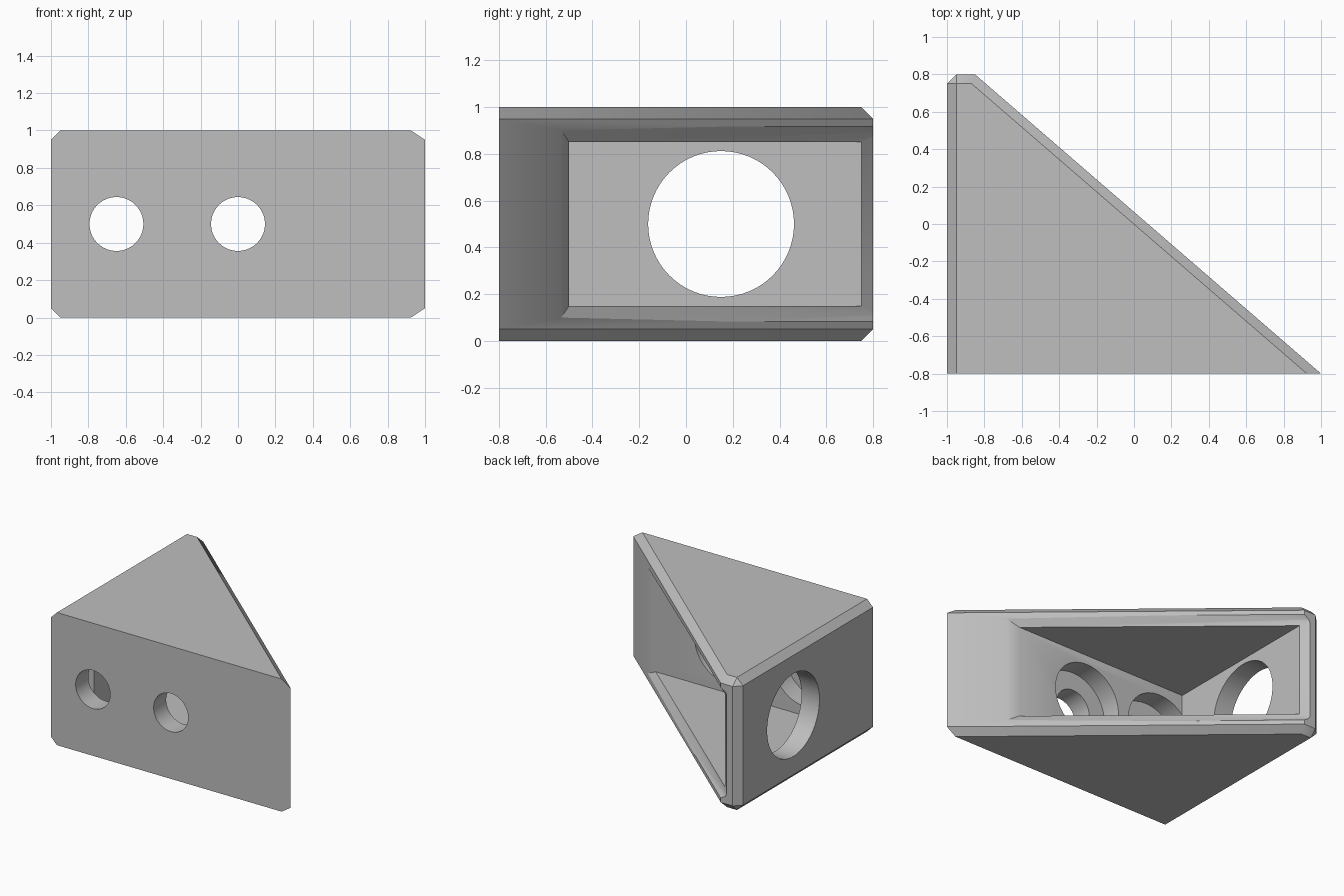
import bpy
import bmesh
import math
from mathutils import Matrix, Vector

if "Cube" in bpy.data.objects:
    bpy.data.objects.remove(bpy.data.objects["Cube"])

grey = bpy.data.materials.new("plastic grey")
grey.diffuse_color = (0.52, 0.52, 0.52, 1)
grey.use_nodes = True
grey.node_tree.nodes["Principled BSDF"].inputs["Base Color"].default_value = grey.diffuse_color


def add(name, bm):
    """Turn a bmesh into a scene object."""
    bmesh.ops.remove_doubles(bm, verts=bm.verts, dist=1e-5)
    bmesh.ops.recalc_face_normals(bm, faces=bm.faces)
    me = bpy.data.meshes.new(name)
    bm.to_mesh(me)
    bm.free()
    me.materials.append(grey)
    ob = bpy.data.objects.new(name, me)
    bpy.context.collection.objects.link(ob)
    return ob


def loft(name, layers):
    """Stack of (outline, z) layers joined by side faces and capped."""
    bm = bmesh.new()
    rings = [[bm.verts.new((x, y, z)) for x, y in pts] for pts, z in layers]
    n = len(rings[0])
    for a, b in zip(rings, rings[1:]):
        for i in range(n):
            j = (i + 1) % n
            bm.faces.new((a[i], a[j], b[j], b[i]))
    bm.faces.new(rings[0][::-1])
    bm.faces.new(rings[-1])
    return add(name, bm)


def cylinder(name, radius, start, end):
    """Round cutter between two points."""
    a, b = Vector(start), Vector(end)
    rot = (b - a).to_track_quat('Z', 'Y').to_matrix().to_4x4()
    bm = bmesh.new()
    bmesh.ops.create_cone(bm, cap_ends=True, segments=64, radius1=radius,
                          radius2=radius, depth=(b - a).length,
                          matrix=Matrix.Translation((a + b) / 2) @ rot)
    return add(name, bm)


# Wedge body with chamfered edges everywhere except the front
full = [(-1, -0.8), (1, -0.8), (-0.85, 0.8), (-0.95, 0.8), (-1, 0.75)]
inset = [(-0.95, -0.8), (0.924, -0.8), (-0.868, 0.75), (-0.95, 0.75), (-0.95, 0.75)]
body = loft("corner_bracket", [(inset, 0), (full, 0.05), (full, 0.95), (inset, 1)])

# Hollow interior, open on the sloping side
pocket = [(-0.85, -0.5), (0.653, -0.5), (0.9, -0.5), (-0.85, 1.1)]
cutters = [loft("pocket_cutter", [(pocket, 0.15), (pocket, 0.85)])]

# Flared rim around the opening
bm = bmesh.new()
for x, y, z in [(0.603, -0.5, 0.15), (-0.85, 0.75, 0.15), (0.779, -0.566, 0.05),
                (-0.828, 0.825, 0.05), (-0.95, 0.85, 0.11)]:
    bm.verts.new((x, y, z))
    bm.verts.new((x, y, 1 - z))
bmesh.ops.convex_hull(bm, input=bm.verts)
bmesh.ops.dissolve_limit(bm, angle_limit=0.01, verts=bm.verts, edges=bm.edges)
cutters.append(add("rim_cutter", bm))

# Counterbored screw holes in the front wall
for x in (-0.65, 0):
    cutters.append(cylinder("counterbore_cutter", 0.28, (x, -0.65, 0.5), (x, -0.5, 0.5)))
    cutters.append(cylinder("screw_hole_cutter", 0.144, (x, -0.9, 0.5), (x, -0.6, 0.5)))

# Large access hole in the left wall
cutters.append(cylinder("access_hole_cutter", 0.312, (-1.1, 0.15, 0.5), (-0.7, 0.15, 0.5)))

bpy.context.view_layer.objects.active = body
body.select_set(True)
for cutter in cutters:
    mod = body.modifiers.new("cut", 'BOOLEAN')
    mod.operation = 'DIFFERENCE'
    mod.solver = 'EXACT'
    mod.object = cutter
    bpy.ops.object.modifier_apply(modifier=mod.name)
    bpy.data.objects.remove(cutter)

bpy.ops.object.shade_smooth_by_angle(angle=math.radians(30))
